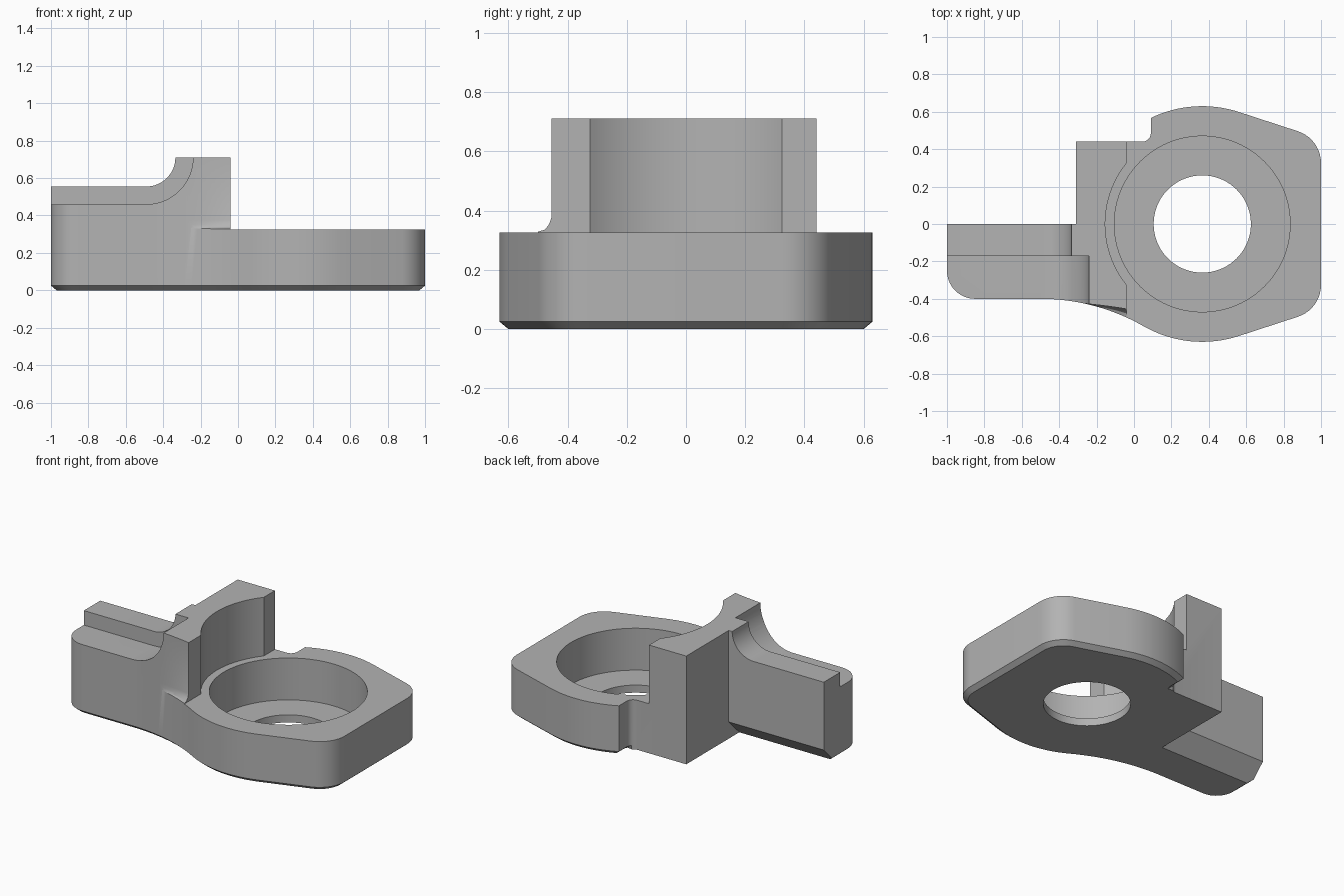
import bpy, bmesh, math
from mathutils import Vector

if "Cube" in bpy.data.objects:
    bpy.data.objects.remove(bpy.data.objects["Cube"])

grey = bpy.data.materials.new("satin_grey")
grey.use_nodes = True
colour = (0.45, 0.45, 0.45, 1)
grey.diffuse_color = colour
grey.node_tree.nodes["Principled BSDF"].inputs["Base Color"].default_value = colour

BORE = (0.365, 0)      # centre of the ring
STEP = 0.325           # height of the ring's top face
TOP = 0.71


def arc(centre, r, start, end, n=16):
    angles = [math.radians(start + (end - start) * i / n) for i in range(n + 1)]
    return [(centre[0] + r * math.cos(a), centre[1] + r * math.sin(a)) for a in angles]


def loft(name, rings):
    """Closed solid through rings of equal point count."""
    bm = bmesh.new()
    loops = [[bm.verts.new(p) for p in ring] for ring in rings]
    n = len(loops[0])
    for a, b in zip(loops, loops[1:]):
        for i in range(n):
            j = (i + 1) % n
            bm.faces.new((a[i], a[j], b[j], b[i]))
    bm.faces.new(loops[0][::-1])
    bm.faces.new(loops[-1])
    bmesh.ops.recalc_face_normals(bm, faces=bm.faces)
    mesh = bpy.data.meshes.new(name)
    bm.to_mesh(mesh)
    bm.free()
    obj = bpy.data.objects.new(name, mesh)
    bpy.context.collection.objects.link(obj)
    mesh.materials.append(grey)
    return obj


def plan_prism(name, outline, z0, z1):
    return loft(name, [[(x, y, z) for x, y in outline] for z in (z0, z1)])


def side_prism(name, profile, axis, a, b):
    if axis == "y":
        return loft(name, [[(u, t, v) for u, v in profile] for t in (a, b)])
    return loft(name, [[(t, u, v) for u, v in profile] for t in (a, b)])


def cut(body, cutter):
    cutter.hide_render = True
    mod = body.modifiers.new("cut", "BOOLEAN")
    mod.operation = "DIFFERENCE"
    mod.solver = "EXACT"
    mod.object = cutter
    bpy.context.view_layer.objects.active = body
    bpy.ops.object.modifier_apply(modifier=mod.name)
    bpy.data.objects.remove(cutter)


# Plan outline, counter-clockwise: arm, concave blend, ring, flat end, notch, block
blend_c, blend_r = (-0.5, -1.51), 1.11
outline = [(-1, 0)]
outline += arc((-0.85, -0.25), 0.15, 180, 270, 10)
outline += arc(blend_c, blend_r, 90, 60.2)
outline += arc(BORE, 0.63, 240.2, 288.4)[1:]
outline += arc((0.82, -0.325), 0.18, 288.4, 360, 10)
outline += arc((0.82, 0.325), 0.18, 0, 71.6, 10)
outline += arc(BORE, 0.63, 71.6, 115.9)
outline += arc((0.045, 0.485), 0.045, 0, -90, 6)
outline += [(-0.31, 0.44), (-0.31, 0)]


def inset(points, d):
    result = []
    for i, p in enumerate(points):
        p, a, b = Vector(p), Vector(points[i - 1]), Vector(points[(i + 1) % len(points)])
        e1, e2 = (p - a).normalized(), (b - p).normalized()
        n1, n2 = Vector((-e1.y, e1.x)), Vector((-e2.y, e2.x))
        flat_back = p.x < 0.08 and p.y > -0.01 and p.x > -0.9
        result.append(p if flat_back else p + (n1 + n2) * d / (1 + n1.dot(n2)))
    return result


# Full-height body with a chamfered underside
body = loft("bracket_body", [
    [(x, y, 0) for x, y in inset(outline, 0.03)],
    [(x, y, 0.025) for x, y in outline],
    [(x, y, TOP) for x, y in outline]])

# Clear everything above the ring, with a curved face into the block
half = math.degrees(math.acos(0.405 / 0.519))
clearance = arc(BORE, 0.519, 180 - half, 180 + half, 32)
clearance += [(-0.04, -1), (1.2, -1), (1.2, 1), (-0.04, 1)]
cut(body, plan_prism("clearance_cutter", clearance, STEP, 1))

# Bore and through hole
cut(body, plan_prism("bore_cutter", arc(BORE, 0.47, 0, 360, 96)[:-1], 0.05, 1))
cut(body, plan_prism("hole_cutter", arc(BORE, 0.26, 0, 360, 72)[:-1], -1, 1))

# Arm top: raised rear rail and lower front ledge, each sweeping up to the block
for name, r, y0, y1 in (("rail", 0.155, -0.17, 0.1), ("ledge", 0.25, -1, -0.17)):
    profile = [(-1.2, TOP - r)] + arc((-0.49, TOP), r, -90, 0)
    profile += [(-0.49 + r, 1), (-1.2, 1)]
    cut(body, side_prism(name + "_cutter", profile, "y", y0, y1))

# Wide chamfer under the back of the arm
cut(body, side_prism("arm_chamfer_cutter", [(0.1, -0.1), (0.1, 0.21), (-0.21, -0.1)],
                     "x", -1.2, -0.31))

# Small relief with a filleted foot on the front of the block
rings = []
for z, share in ((STEP + 0.003, 0), (0.335, 0.5), (0.35, 0.8), (0.375, 1), (1, 1)):
    ring = []
    for i in range(13):
        x = -0.3 + 0.3 * i / 12
        edge = blend_c[1] + math.sqrt(blend_r ** 2 - (x - blend_c[0]) ** 2)
        ring.append((x, edge - 0.002 + 0.047 * share * ((x + 0.3) / 0.26) ** 1.5, z))
    rings.append(ring + [(0, -1, z), (-0.3, -1, z)])
cut(body, loft("relief_cutter", rings))

# Smooth curves, crisp edges
bpy.ops.object.select_all(action="DESELECT")
body.select_set(True)
bpy.context.view_layer.objects.active = body
bpy.ops.object.shade_smooth_by_angle(angle=math.radians(30))
